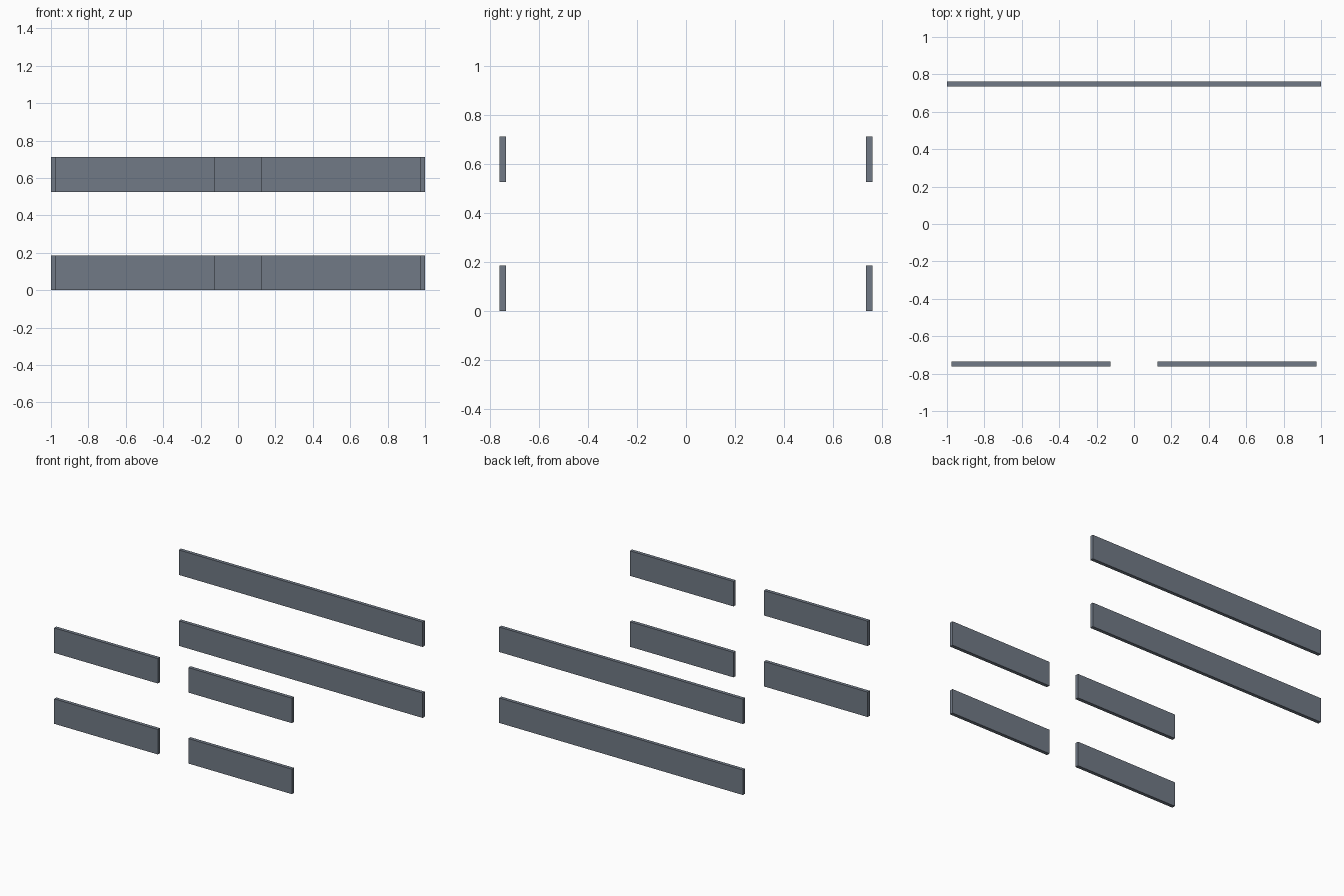
import bpy

if "Cube" in bpy.data.objects:
    bpy.data.objects.remove(bpy.data.objects["Cube"])

slate = bpy.data.materials.new("slate_grey")
slate.diffuse_color = (0.165, 0.195, 0.24, 1)
slate.use_nodes = True
slate.node_tree.nodes["Principled BSDF"].inputs["Base Color"].default_value = slate.diffuse_color

THICK, HEIGHT, Y = 0.026, 0.185, 0.748


def board(name, x, y, z, length):
    """Flat upright board whose underside sits at z."""
    bpy.ops.mesh.primitive_cube_add(size=1, location=(x, y, z + HEIGHT / 2))
    ob = bpy.context.object
    ob.name = name
    ob.scale = (length, THICK, HEIGHT)
    bpy.ops.object.transform_apply(location=False, rotation=False, scale=True)
    ob.data.materials.append(slate)


# Two levels: one long board at the back, two short boards at the front
for level, z in (("lower", 0.0), ("upper", 0.526)):
    board(f"{level}_back_board", 0, Y, z, 2.0)
    for side, sx in (("left", -1), ("right", 1)):
        board(f"{level}_front_{side}_board", sx * 0.55, -Y, z, 0.85)
